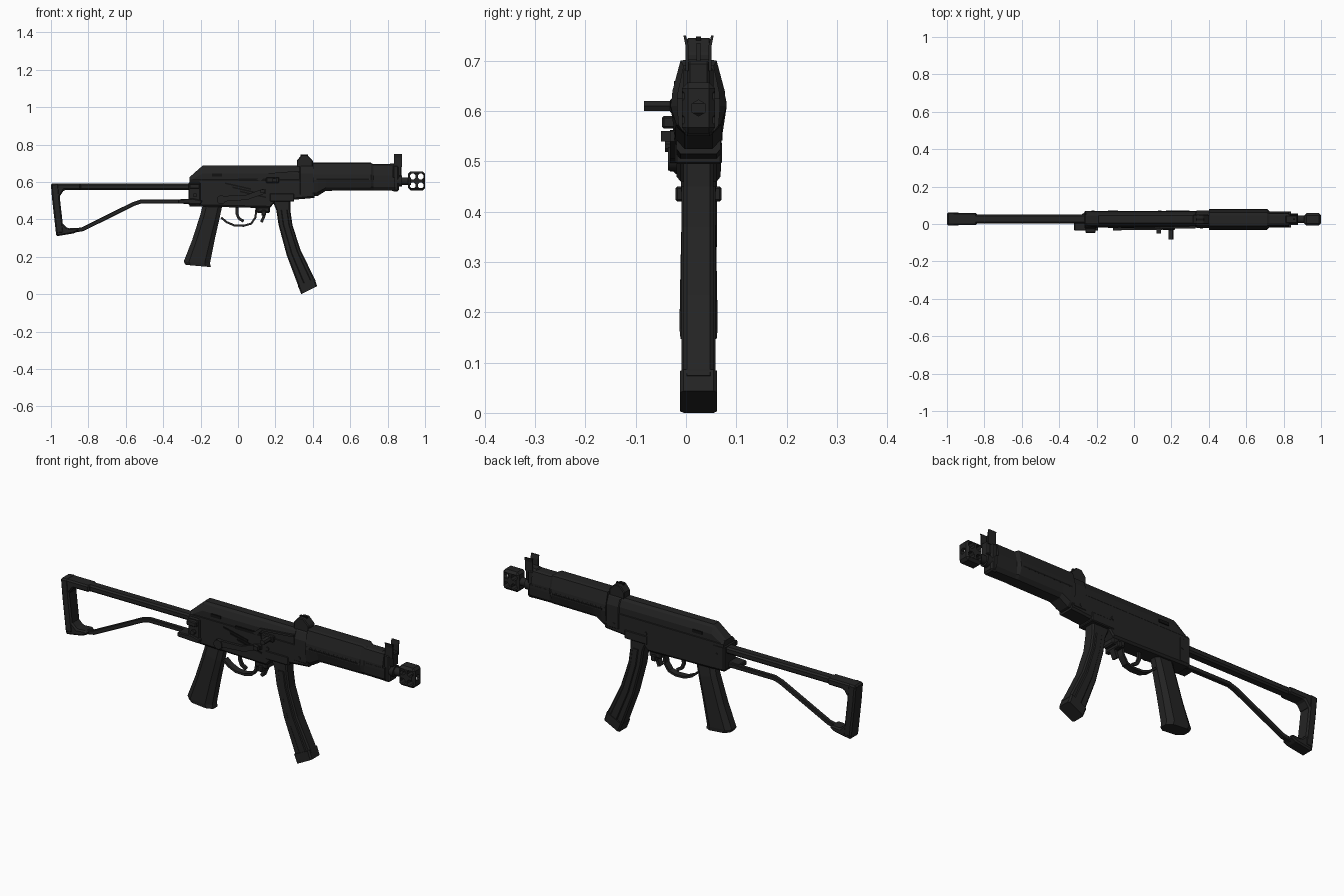
import bpy, bmesh, math
from mathutils import Vector

CY = 0.025  # centre plane of the body


def material(name, v):
    m = bpy.data.materials.new(name)
    m.diffuse_color = (v, v, v, 1)
    return m


STEEL = material("black steel", 0.017)
DARK = material("dark recess", 0.006)


def finish(name, bm, mat=STEEL, bevel=0.0, smooth=False):
    bmesh.ops.recalc_face_normals(bm, faces=bm.faces)
    me = bpy.data.meshes.new(name)
    bm.to_mesh(me)
    bm.free()
    ob = bpy.data.objects.new(name, me)
    bpy.context.collection.objects.link(ob)
    me.materials.append(mat)
    if bevel:
        b = ob.modifiers.new("bevel", 'BEVEL')
        b.width, b.segments, b.limit_method = bevel, 1, 'ANGLE'
        b.angle_limit = math.radians(40)
    if smooth:
        bpy.context.view_layer.objects.active = ob
        ob.select_set(True)
        bpy.ops.object.shade_smooth_by_angle(angle=math.radians(35))
        ob.select_set(False)
    return ob


def loft(name, rings, **kw):
    """Skin a list of equally sized closed rings and cap both ends."""
    bm = bmesh.new()
    vs = [[bm.verts.new(p) for p in r] for r in rings]
    n = len(vs[0])
    for a, b in zip(vs, vs[1:]):
        for i in range(n):
            bm.faces.new((a[i], a[(i + 1) % n], b[(i + 1) % n], b[i]))
    bm.faces.new(vs[0][::-1])
    bm.faces.new(vs[-1])
    return finish(name, bm, **kw)


def plate(name, pts, y0, y1, **kw):
    """Side profile in x, z pulled through y."""
    return loft(name, [[(x, y, z) for x, z in pts] for y in (y0, y1)], **kw)


def box(name, x0, x1, y0, y1, z0, z1, **kw):
    return plate(name, [(x0, z0), (x1, z0), (x1, z1), (x0, z1)], y0, y1, **kw)


def section(name, stations, **kw):
    """Stations of (x, half profile [(half width, z)...]) mirrored about the centre."""
    rings = []
    for x, half in stations:
        rings.append([(x, CY + w, z) for w, z in half] +
                     [(x, CY - w, z) for w, z in reversed(half)])
    return loft(name, rings, **kw)


def rod(name, axis, a, b, r, c, sides=12, **kw):
    """Cylinder along axis from a to b; c holds the other two coordinates."""
    rings = []
    for t in (a, b):
        ring = []
        for i in range(sides):
            w = 2 * math.pi * (i + 0.5) / sides
            u, v = c[0] + r * math.cos(w), c[1] + r * math.sin(w)
            ring.append((t, u, v) if axis == 'x' else (u, t, v))
        rings.append(ring)
    return loft(name, rings, smooth=sides > 8, **kw)


def strip(name, path, t, y0, y1, **kw):
    """Bar of thickness t following a path in x, z."""
    P = [Vector(p) for p in path]
    rings = []
    for i, p in enumerate(P):
        d = (P[min(i + 1, len(P) - 1)] - P[max(i - 1, 0)]).normalized()
        n = Vector((-d.y, d.x)) * t / 2
        a, b = p + n, p - n
        rings.append([(a.x, y0, a.y), (a.x, y1, a.y), (b.x, y1, b.y), (b.x, y0, b.y)])
    return loft(name, rings, **kw)


# Receiver and cover
section("receiver", [
    (-0.26, [(0.036, 0.47), (0.044, 0.48), (0.044, 0.61), (0.032, 0.625)]),
    (0.17, [(0.036, 0.46), (0.044, 0.47), (0.044, 0.61), (0.032, 0.625)]),
    (0.20, [(0.036, 0.497), (0.044, 0.505), (0.044, 0.61), (0.032, 0.625)]),
    (0.41, [(0.036, 0.515), (0.044, 0.525), (0.044, 0.61), (0.032, 0.625)])])
section("receiver_cover", [
    (-0.26, [(0.042, 0.59), (0.042, 0.605), (0.030, 0.62), (0.02, 0.625)]),
    (-0.19, [(0.042, 0.59), (0.042, 0.645), (0.030, 0.675), (0.02, 0.687)]),
    (0.33, [(0.042, 0.59), (0.042, 0.645), (0.030, 0.675), (0.02, 0.687)])])
section("sight_block", [
    (0.33, [(0.046, 0.53), (0.046, 0.645), (0.03, 0.685)]),
    (0.405, [(0.046, 0.53), (0.046, 0.645), (0.03, 0.685)])], bevel=0.004)
box("ejection_port", 0.0, 0.2, -0.023, -0.015, 0.605, 0.62, mat=DARK)
plate("port_rail", [(0.10, 0.612), (0.14, 0.645), (0.33, 0.66), (0.33, 0.65),
                    (0.15, 0.635), (0.12, 0.605)], -0.024, 0.0)
for i, x in enumerate((-0.22, 0.18, 0.36)):
    for y0, y1 in ((-0.024, -0.015), (0.065, 0.073)):
        rod("rivet", 'y', y0, y1, 0.009, (x, 0.55), 8)
box("rear_cover_catch", -0.14, -0.085, -0.022, 0.072, 0.63, 0.645, mat=DARK)

# Charging handle
plate("charging_handle", [(0.185, 0.60), (0.205, 0.60), (0.21, 0.61), (0.205, 0.62), (0.185, 0.62)],
      -0.083, 0.0)
box("handle_base", 0.15, 0.22, -0.032, 0.0, 0.595, 0.625, bevel=0.004)

# Safety lever
rod("lever_pivot", 'y', -0.036, 0.0, 0.024, (-0.09, 0.505), 12)
plate("safety_lever", [(-0.09, 0.495), (0.05, 0.505), (0.15, 0.54), (0.15, 0.56),
                       (0.13, 0.562), (0.04, 0.53), (-0.09, 0.525)], -0.032, -0.018)
box("lever_tab", 0.12, 0.145, -0.05, -0.025, 0.54, 0.56)
for i in range(3):
    z = 0.59 - i * 0.022
    plate("side_groove", [(-0.07 + i * 0.04, z), (0.07 + i * 0.04, z - 0.032),
                          (0.07 + i * 0.04, z - 0.024), (-0.07 + i * 0.04, z + 0.008)],
          -0.022, -0.017, mat=DARK)

# Handguards
section("upper_handguard", [
    (0.40, [(0.054, 0.618), (0.052, 0.64), (0.036, 0.70), (0.02, 0.703)]),
    (0.71, [(0.054, 0.618), (0.052, 0.64), (0.036, 0.70), (0.02, 0.703)]),
    (0.725, [(0.042, 0.618), (0.042, 0.635), (0.03, 0.69), (0.02, 0.695)]),
    (0.83, [(0.042, 0.618), (0.042, 0.635), (0.03, 0.69), (0.02, 0.695)])])
section("lower_handguard", [
    (0.40, [(0.028, 0.525), (0.046, 0.545), (0.056, 0.61), (0.054, 0.625)]),
    (0.425, [(0.028, 0.525), (0.046, 0.545), (0.056, 0.61), (0.054, 0.625)]),
    (0.47, [(0.028, 0.553), (0.046, 0.57), (0.056, 0.61), (0.054, 0.625)]),
    (0.71, [(0.028, 0.555), (0.044, 0.572), (0.056, 0.61), (0.054, 0.625)]),
    (0.725, [(0.026, 0.555), (0.04, 0.572), (0.043, 0.61), (0.043, 0.625)]),
    (0.84, [(0.026, 0.553), (0.04, 0.572), (0.043, 0.61), (0.043, 0.625)])])
for y0, y1 in ((-0.031, -0.024), (0.074, 0.081)):
    box("handguard_seam", 0.42, 0.70, y0, y1, 0.612, 0.62, mat=DARK)

# Rear sight
plate("rear_sight", [(0.315, 0.68), (0.315, 0.715), (0.34, 0.745), (0.37, 0.745),
                     (0.40, 0.715), (0.40, 0.68)], 0.0, 0.05, bevel=0.004)
box("rear_sight_notch", 0.335, 0.375, 0.02, 0.03, 0.738, 0.748, mat=DARK)

# Front sight
box("front_collar", 0.825, 0.86, -0.005, 0.055, 0.55, 0.69, bevel=0.008)
box("front_sight_block", 0.81, 0.875, 0.002, 0.048, 0.63, 0.70, bevel=0.006)
for s in (-1, 1):
    ear = [(0.020, 0.68), (0.020, 0.73), (0.025, 0.75), (0.030, 0.75), (0.026, 0.73), (0.026, 0.68)]
    loft("front_sight_ear", [[(x, CY + s * w, z) for w, z in ear] for x in (0.833, 0.876)])
box("front_sight_post", 0.85, 0.86, 0.021, 0.029, 0.69, 0.735)

# Barrel and muzzle brake
rod("barrel", 'x', 0.80, 0.925, 0.021, (CY, 0.605), 12)
rod("barrel_collar", 'x', 0.85, 0.878, 0.03, (CY, 0.605), 12)
brake = box("muzzle_brake", 0.91, 1.0, -0.008, 0.058, 0.555, 0.657, bevel=0.012)
cutters = [rod("brake_cutter", 'y', -0.1, 0.15, 0.0165, (x, z), 8)
           for x in (0.934, 0.977) for z in (0.582, 0.630)]
cutters.append(rod("bore_cutter", 'x', 0.97, 1.1, 0.016, (CY, 0.606), 6))
for c in cutters:
    m = brake.modifiers.new("cut", 'BOOLEAN')
    m.operation, m.object, m.solver = 'DIFFERENCE', c, 'EXACT'
    c.hide_render = True
    c.hide_set(True)

# Curved magazine
left = [(0.175, 0.52), (0.205, 0.45), (0.217, 0.37), (0.26, 0.21), (0.326, 0.034)]
right = [(0.28, 0.52), (0.28, 0.45), (0.291, 0.37), (0.335, 0.235), (0.414, 0.074)]


def mag(name, f0, f1, h, rows, **kw):
    rings = []
    for (ax, az), (bx, bz) in rows:
        a, b = Vector((ax, az)), Vector((bx, bz))
        p = [a.lerp(b, f) for f in (f0, f0 + 0.08, f1 - 0.08, f1)]
        hs = (h - 0.007, h, h, h - 0.007)
        rings.append([(q.x, CY + w, q.y) for q, w in zip(p, hs)] +
                     [(q.x, CY - w, q.y) for q, w in reversed(list(zip(p, hs)))])
    return loft(name, rings, **kw)


rows = list(zip(left, right))
mag("magazine", 0, 1, 0.030, rows)
mag("magazine_rib", 0.3, 0.82, 0.034, rows[1:])
mag("magazine_base", -0.02, 1.04, 0.037, [((0.322, 0.045), (0.405, 0.085)),
                                         ((0.34, 0.001), (0.42, 0.042))])
box("magazine_well", 0.17, 0.30, -0.022, 0.072, 0.495, 0.54, bevel=0.004)

# Pistol grip
grip = [((-0.19, 0.47), (-0.085, 0.47), 0.028), ((-0.20, 0.43), (-0.10, 0.40), 0.033),
        ((-0.245, 0.29), (-0.125, 0.29), 0.036), ((-0.29, 0.175), (-0.15, 0.165), 0.038),
        ((-0.28, 0.157), (-0.145, 0.145), 0.036)]
loft("pistol_grip", [[(a[0] + (b[0] - a[0]) * f, CY + h * s, a[1] + (b[1] - a[1]) * f)
                      for f, s in ((0, -.5), (.2, -1), (.8, -1), (1, -.5),
                                   (1, .5), (.8, 1), (.2, 1), (0, .5))]
                     for a, b, h in grip])

# Trigger group
strip("trigger_guard", [(-0.09, 0.41), (-0.06, 0.385), (-0.02, 0.368), (0.03, 0.366), (0.07, 0.377),
                        (0.093, 0.41), (0.10, 0.47)], 0.011, 0.008, 0.042)
strip("trigger", [(-0.005, 0.47), (-0.006, 0.43), (0.005, 0.405), (0.03, 0.39)], 0.015, 0.018, 0.032)
strip("magazine_catch", [(0.15, 0.47), (0.14, 0.42), (0.125, 0.385)], 0.015, 0.010, 0.040)
box("catch_bracket", 0.10, 0.17, -0.01, 0.06, 0.435, 0.47, bevel=0.006)
box("catch_paddle", 0.125, 0.15, -0.021, 0.071, 0.42, 0.45, bevel=0.004)

# Folding stock
box("stock_tube", -0.96, -0.24, 0.004, 0.052, 0.558, 0.592, bevel=0.008)
strip("stock_strut", [(-0.24, 0.495), (-0.52, 0.495), (-0.56, 0.482), (-0.83, 0.348), (-0.91, 0.335)],
      0.022, 0.014, 0.036, bevel=0.003)
# Butt frame
strip("butt_plate", [(-0.98, 0.592), (-0.972, 0.50), (-0.952, 0.325)], 0.042, -0.008, 0.062, bevel=0.007)
plate("butt_heel", [(-1.0, 0.592), (-0.84, 0.592), (-0.84, 0.558), (-0.93, 0.557),
                    (-0.955, 0.52), (-0.995, 0.53)], -0.006, 0.060, bevel=0.007)
plate("butt_toe", [(-0.972, 0.31), (-0.88, 0.325), (-0.85, 0.34), (-0.86, 0.356),
                   (-0.91, 0.352), (-0.94, 0.38), (-0.975, 0.38)], -0.006, 0.060, bevel=0.007)
# Stock hinge
box("stock_hinge", -0.265, -0.20, -0.026, 0.07, 0.475, 0.60, bevel=0.006)
plate("hinge_latch", [(-0.32, 0.485), (-0.20, 0.48), (-0.19, 0.50), (-0.24, 0.512), (-0.32, 0.507)],
      -0.036, 0.03, bevel=0.004)
box("hinge_button", -0.26, -0.205, -0.048, -0.02, 0.565, 0.59, bevel=0.004)
rod("hinge_pin", 'y', -0.042, 0.0, 0.012, (-0.23, 0.53), 8)
